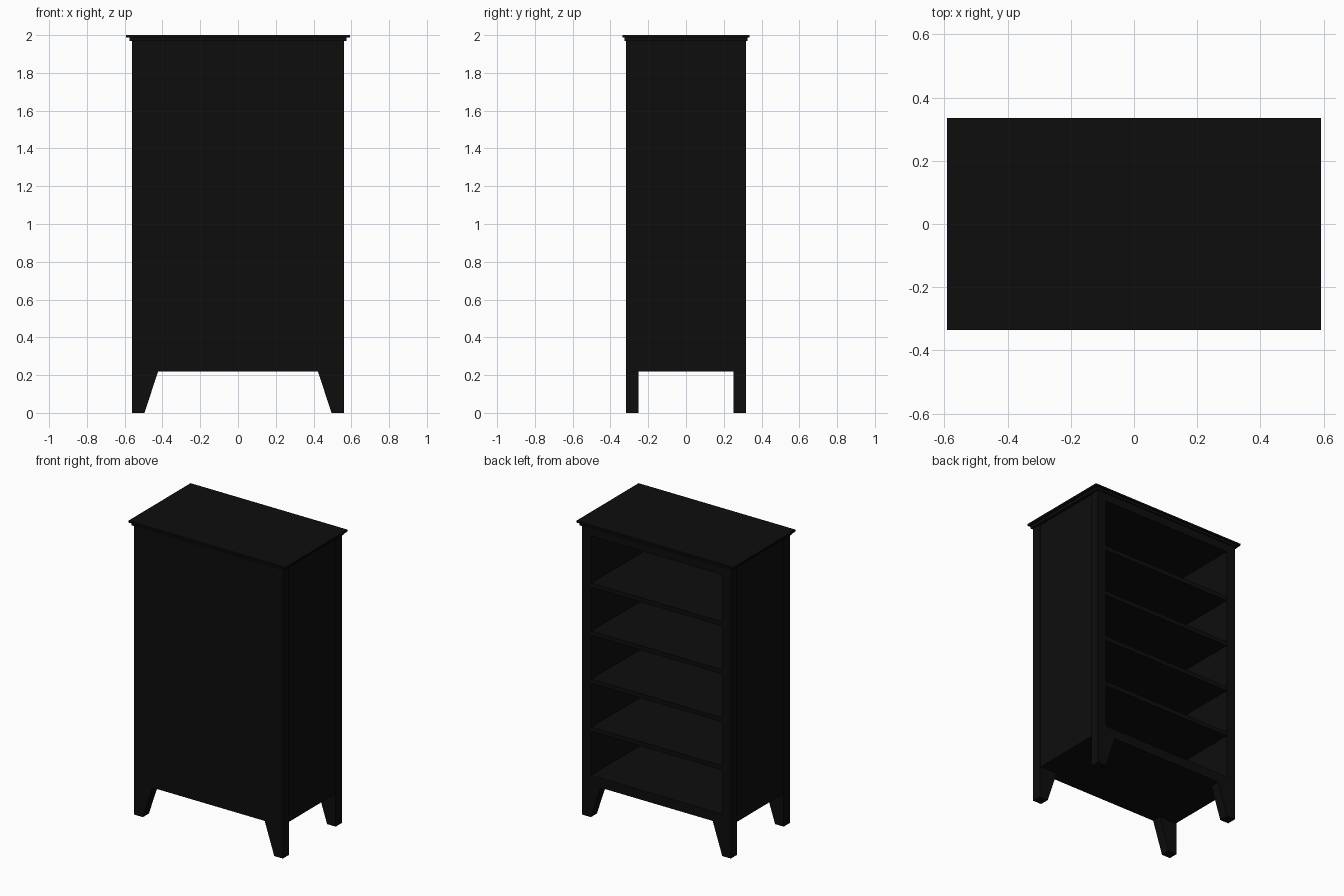
import bpy, bmesh

if "Cube" in bpy.data.objects:
    bpy.data.objects.remove(bpy.data.objects["Cube"])

mat = bpy.data.materials.new("black paint")
mat.diffuse_color = (0.004, 0.004, 0.004, 1)
mat.use_nodes = True
mat.node_tree.nodes["Principled BSDF"].inputs["Base Color"].default_value = mat.diffuse_color

W, D = 0.56, 0.317          # half width and half depth of the carcass
BASE, TOP = 0.22, 1.97      # carcass bottom and top
POST = 0.065                # post thickness
INSET = 0.006               # side panels sit slightly behind the posts


def finish(name, bm):
    bmesh.ops.recalc_face_normals(bm, faces=bm.faces)
    me = bpy.data.meshes.new(name)
    bm.to_mesh(me)
    bm.free()
    me.materials.append(mat)
    ob = bpy.data.objects.new(name, me)
    bpy.context.collection.objects.link(ob)
    return ob


def box(name, x0, x1, y0, y1, z0, z1):
    bm = bmesh.new()
    bmesh.ops.create_cube(bm, size=1)
    for v in bm.verts:
        v.co = ((x0, x1)[v.co.x > 0], (y0, y1)[v.co.y > 0], (z0, z1)[v.co.z > 0])
    return finish(name, bm)


def prism(name, profile, y0, y1):
    """Extrude an x/z profile along y."""
    bm = bmesh.new()
    face = bm.faces.new([bm.verts.new((x, y0, z)) for x, z in profile])
    ext = bmesh.ops.extrude_face_region(bm, geom=[face])
    for g in ext["geom"]:
        if isinstance(g, bmesh.types.BMVert):
            g.co.y = y1
    return finish(name, bm)


# corner legs: square post outside, taper towards the centre
for sx, side in ((-1, "left"), (1, "right")):
    profile = [(sx * W, 0), (sx * (W - POST), 0), (sx * (W - 0.137), BASE), (sx * W, BASE)]
    for sy, end in ((-1, "front"), (1, "back")):
        ya, yb = sorted((sy * D, sy * (D - POST)))
        prism(f"{end}_{side}_leg", profile, ya, yb)
    # stile beside the open back, and side panel
    xa, xb = sorted((sx * W, sx * (W - POST)))
    box(f"{side}_back_stile", xa, xb, D - POST, D, BASE, TOP)
    box(f"{side}_front_stile", xa, xb, -D, -D + POST, BASE, TOP)
    xa, xb = sorted((sx * (W - INSET), sx * (W - POST)))
    box(f"{side}_side_panel", xa, xb, -D + POST, D - POST, BASE, TOP)

# closed front
IN = W - POST
box("front_panel", -IN, IN, -D, -D + 0.03, BASE, TOP)

# bottom, shelves and top rail block
box("bottom_board", -IN, IN, -D + 0.03, D, BASE, 0.285)
for i in range(1, 5):
    z = 0.285 + i * 0.327
    box(f"shelf_{i}", -IN, IN, -D + 0.03, D - 0.004, z - 0.03, z)
box("top_block", -IN, IN, -D + 0.03, D, 1.915, TOP)

# stepped cornice
box("cornice_lower", -0.575, 0.575, -0.325, 0.325, TOP, 1.988)
box("cornice_upper", -0.592, 0.592, -0.335, 0.335, 1.988, 2.0)
